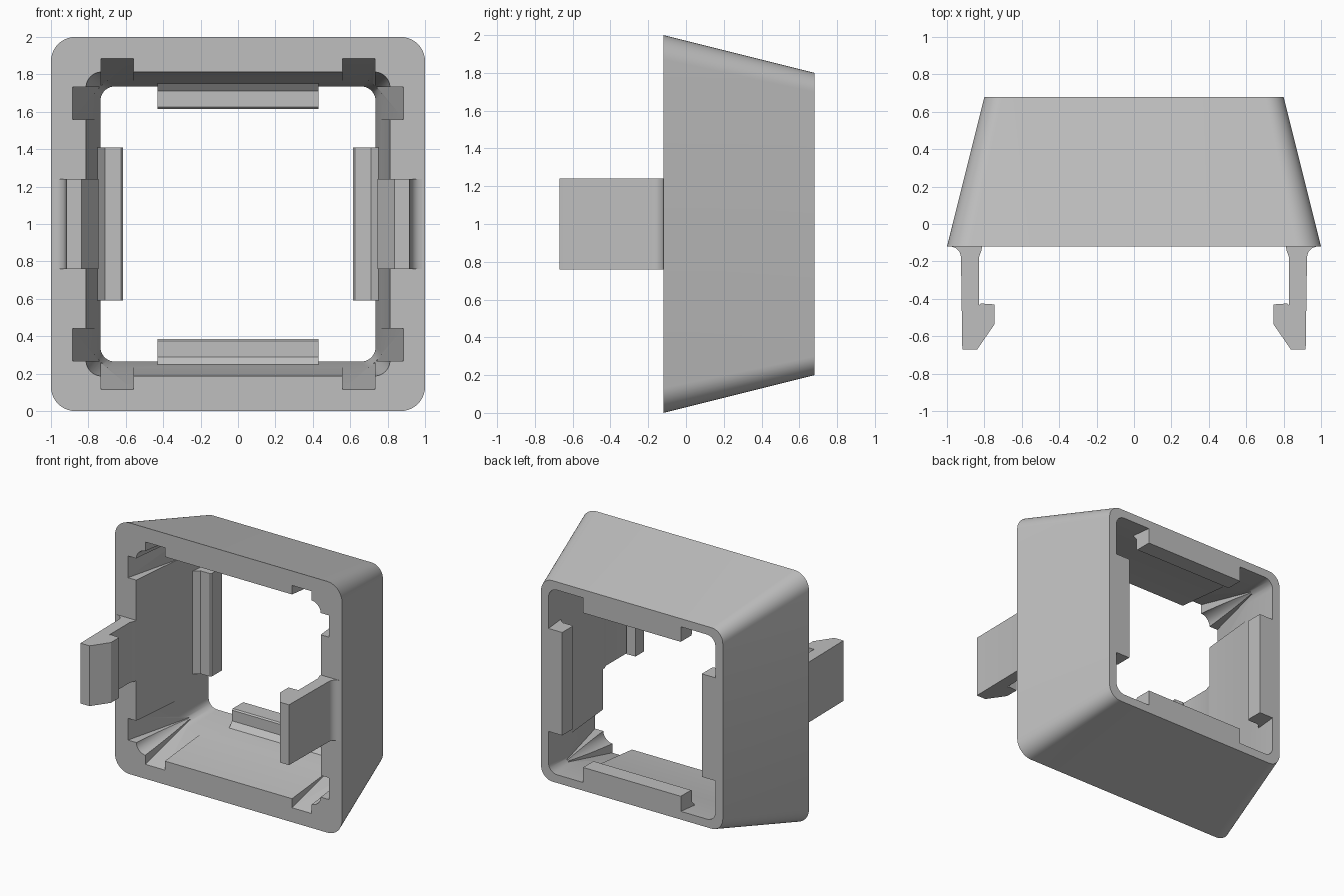
import bpy, bmesh, math
from mathutils import Matrix

if "Cube" in bpy.data.objects:
    bpy.data.objects.remove(bpy.data.objects["Cube"])

grey = bpy.data.materials.new("light_grey_plastic")
grey.use_nodes = True
colour = (0.52, 0.52, 0.52, 1)
grey.diffuse_color = colour
grey.node_tree.nodes["Principled BSDF"].inputs["Base Color"].default_value = colour


def finish(name, bm):
    bmesh.ops.recalc_face_normals(bm, faces=bm.faces)
    mesh = bpy.data.meshes.new(name)
    bm.to_mesh(mesh)
    bm.free()
    mesh.materials.append(grey)
    obj = bpy.data.objects.new(name, mesh)
    bpy.context.collection.objects.link(obj)
    return obj


def activate(obj):
    bpy.ops.object.select_all(action='DESELECT')
    obj.select_set(True)
    bpy.context.view_layer.objects.active = obj


def smooth(obj):
    activate(obj)
    bpy.ops.object.shade_smooth_by_angle(angle=math.radians(30))


def add_prism(bm, profile, s0, s1, angle):
    """Extrude an (outward, y) profile sideways, then turn it to one of the four walls."""
    turn = Matrix.Translation((0, 0, 1)) @ Matrix.Rotation(math.radians(angle), 4, 'Y')
    ends = [[bm.verts.new(turn @ Matrix.Translation((r, y, s)).translation)
             for r, y in profile] for s in (s0, s1)]
    bm.faces.new(ends[0])
    bm.faces.new(ends[1])
    n = len(profile)
    for i in range(n):
        j = (i + 1) % n
        bm.faces.new((ends[0][i], ends[0][j], ends[1][j], ends[1][i]))


def rounded_ring(bm, half, radius, y, steps=10):
    ring = []
    for corner in range(4):
        mid = math.radians(45 + 90 * corner)
        cx = math.copysign(half - radius, math.cos(mid))
        cz = math.copysign(half - radius, math.sin(mid))
        for k in range(steps + 1):
            a = math.radians(90 * (corner + k / steps))
            ring.append(bm.verts.new((cx + radius * math.cos(a), y,
                                      1 + cz + radius * math.sin(a))))
    return ring


# Tapered frame: outer and inner shells joined by the front and back rims
FRONT, BACK = -0.12, 0.68
bm = bmesh.new()
rings = [rounded_ring(bm, *spec) for spec in (
    (1.0, 0.13, FRONT), (0.8, 0.10, BACK), (0.735, 0.075, BACK), (0.813, 0.085, FRONT))]
for a, b in zip(rings, rings[1:] + rings[:1]):
    for i in range(len(a)):
        j = (i + 1) % len(a)
        bm.faces.new((a[i], a[j], b[j], b[i]))
frame = finish("tapered_frame", bm)

# Wedge notches near the front corners, with floors parallel to the outer walls
bm = bmesh.new()
notch = [(0.74, -0.2), (0.905, -0.2), (0.745, 0.44), (0.74, 0.44)]
for angle in (0, 90, 180, 270):
    add_prism(bm, notch, 0.56, 0.733, angle)
    add_prism(bm, notch, -0.733, -0.56, angle)
cutter = finish("notch_cutter", bm)
cutter.hide_render = True
cut = frame.modifiers.new("notches", 'BOOLEAN')
cut.operation = 'DIFFERENCE'
cut.solver = 'EXACT'
cut.object = cutter
activate(frame)
bpy.ops.object.modifier_apply(modifier=cut.name)
bpy.data.objects.remove(cutter)
smooth(frame)

# Retaining ledges at the back opening
ledge = [(0.755, 0.50), (0.71, 0.54), (0.625, 0.54), (0.615, 0.55),
         (0.615, BACK), (0.736, BACK)]
for name, angle, half in (("left", 0, 0.41), ("bottom", 90, 0.43),
                          ("right", 180, 0.41), ("top", 270, 0.43)):
    bm = bmesh.new()
    add_prism(bm, ledge, -half, half, angle)
    finish(name + "_ledge", bm)

# Hooked snap clips with filleted roots
fillet = [(0.985 - 0.06 * math.sin(t), FRONT - 0.06 * (1 - math.cos(t)))
          for t in (math.radians(15 * k) for k in range(7))]
clip = fillet + [(0.918, -0.67), (0.838, -0.67), (0.745, -0.535), (0.745, -0.43),
                 (0.82, -0.425), (0.83, -0.435), (0.83, -0.18), (0.815, -0.14),
                 (0.813, FRONT)]
for name, angle in (("left", 0), ("right", 180)):
    bm = bmesh.new()
    add_prism(bm, clip, -0.24, 0.24, angle)
    smooth(finish(name + "_snap_clip", bm))
